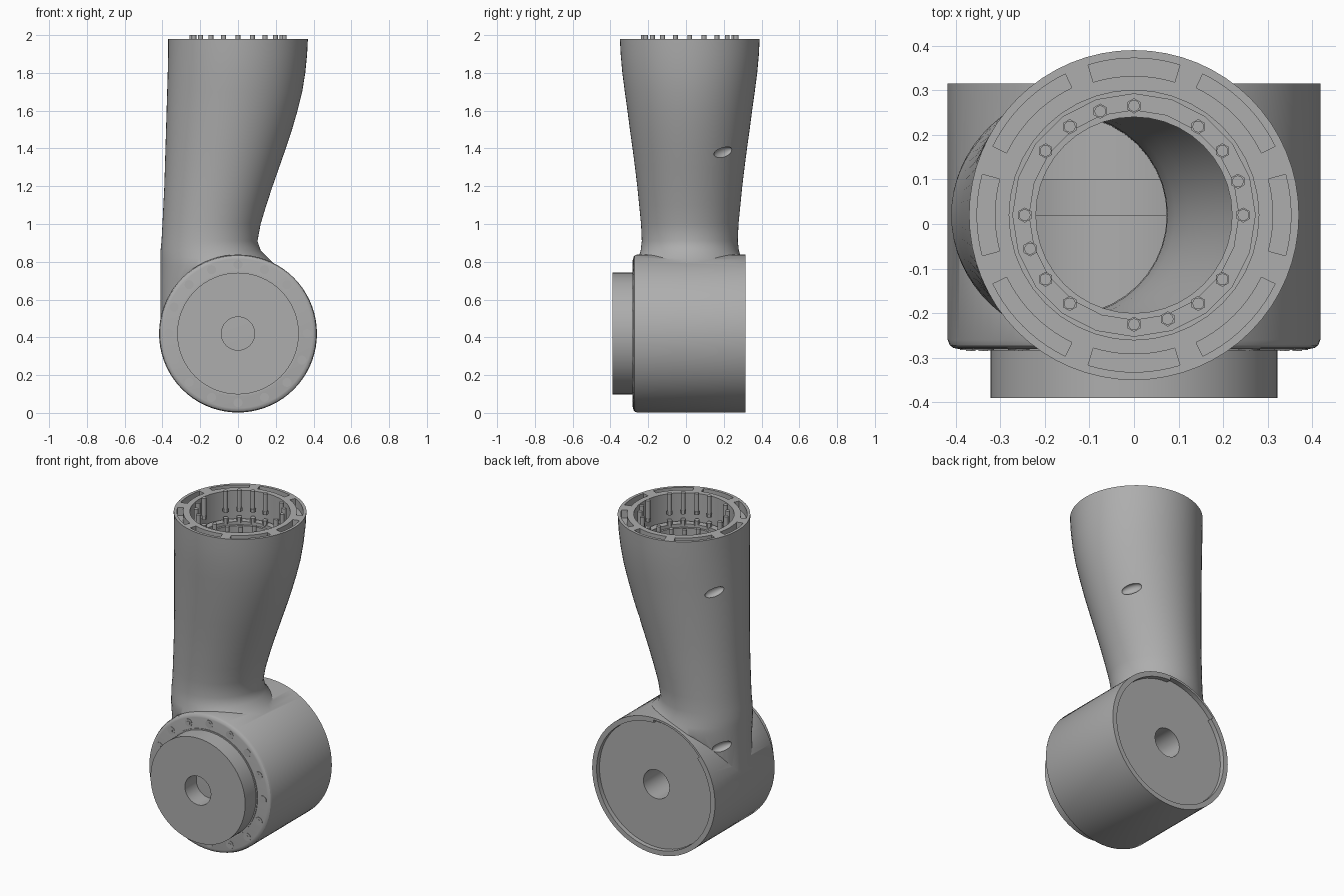
import bpy, bmesh, math
from mathutils import Matrix, Vector

if "Cube" in bpy.data.objects:
    bpy.data.objects.remove(bpy.data.objects["Cube"], do_unlink=True)

grey = bpy.data.materials.new("plain grey")
grey.use_nodes = True
COLOR = (0.42, 0.42, 0.42, 1)
grey.diffuse_color = COLOR
grey.node_tree.nodes["Principled BSDF"].inputs["Base Color"].default_value = COLOR

AXIS_Z = 0.42      # height of the joint axis
TUBE_Y = 0.02      # depth of the arm axis
TO_Y = Matrix.Translation((0, 0, AXIS_Z)) @ Matrix.Rotation(-math.pi / 2, 4, 'X')
TOP = Matrix.Translation((0, TUBE_Y, 0))


def finish(name, bm, matrix=Matrix()):
    bmesh.ops.recalc_face_normals(bm, faces=bm.faces)
    mesh = bpy.data.meshes.new(name)
    bm.to_mesh(mesh)
    bm.free()
    mesh.transform(matrix)
    mesh.materials.append(grey)
    obj = bpy.data.objects.new(name, mesh)
    bpy.context.collection.objects.link(obj)
    return obj


def bridge(bm, rings, closed=False):
    n = len(rings[0])
    pairs = list(zip(rings, rings[1:] + rings[:1])) if closed else list(zip(rings, rings[1:]))
    for a, b in pairs:
        for i in range(n):
            j = (i + 1) % n
            bm.faces.new((a[i], a[j], b[j], b[i]))
    if not closed:
        bm.faces.new(rings[0])
        bm.faces.new(rings[-1])


def loft(name, stations, segs=64, matrix=Matrix(), closed=False):
    """Stack of ellipses (height, centre x, radius x, radius y)."""
    bm = bmesh.new()
    rings = []
    for h, cx, rx, ry in stations:
        rings.append([bm.verts.new((cx + rx * math.cos(t), ry * math.sin(t), h))
                      for t in (2 * math.pi * i / segs for i in range(segs))])
    bridge(bm, rings, closed)
    return finish(name, bm, matrix)


def lathe(name, profile, segs=64, matrix=TO_Y, closed=False):
    return loft(name, [(h, 0, r, r) for h, r in profile], segs, matrix, closed)


def sector(name, r0, r1, a0, a1, h0, h1, matrix, steps=10):
    """Curved slot between two radii and two angles in degrees."""
    bm = bmesh.new()
    angles = [math.radians(a0 + (a1 - a0) * i / steps) for i in range(steps + 1)]
    edge = [(r1, t) for t in angles] + [(r0, t) for t in reversed(angles)]
    bridge(bm, [[bm.verts.new((r * math.cos(t), r * math.sin(t), h)) for r, t in edge]
                for h in (h0, h1)])
    return finish(name, bm, matrix)


def pins(name, spots, radius, h0, h1, matrix, segs):
    bm = bmesh.new()
    for x, y in spots:
        bmesh.ops.create_cone(bm, cap_ends=True, segments=segs, radius1=radius, radius2=radius,
                              depth=h1 - h0, matrix=Matrix.Translation((x, y, (h0 + h1) / 2)))
    return finish(name, bm, matrix)


def boolean(target, tool, operation='DIFFERENCE'):
    mod = target.modifiers.new(operation.lower(), 'BOOLEAN')
    mod.operation, mod.solver, mod.object = operation, 'EXACT', tool
    bpy.context.view_layer.objects.active = target
    bpy.ops.object.modifier_apply(modifier=mod.name)
    bpy.data.objects.remove(tool, do_unlink=True)


def smooth(obj, angle=30):
    bpy.ops.object.select_all(action='DESELECT')
    obj.select_set(True)
    bpy.context.view_layer.objects.active = obj
    bpy.ops.object.shade_smooth_by_angle(angle=math.radians(angle))


# Arm outline: height, left edge, right edge, half depth
outline = [(0.45, -0.41, 0.09, 0.24), (0.70, -0.41, 0.10, 0.25), (0.78, -0.41, 0.20, 0.285),
           (0.82, -0.41, 0.16, 0.272), (0.86, -0.41, 0.12, 0.26), (0.91, -0.405, 0.103, 0.254),
           (1.00, -0.40, 0.12, 0.258), (1.10, -0.395, 0.15, 0.268), (1.20, -0.39, 0.183, 0.278),
           (1.30, -0.387, 0.218, 0.29), (1.40, -0.384, 0.253, 0.303), (1.50, -0.381, 0.286, 0.317),
           (1.60, -0.378, 0.315, 0.33), (1.70, -0.375, 0.34, 0.344), (1.80, -0.372, 0.356, 0.357),
           (1.90, -0.37, 0.366, 0.366), (1.98, -0.37, 0.37, 0.37)]
body = loft("joint_body", [(z, (l + r) / 2, (r - l) / 2, d) for z, l, r, d in outline], 64, TOP)

# Joint housing drum with a softened front edge
drum = lathe("drum", [(-0.28, 0.395), (-0.278, 0.405), (-0.272, 0.413), (-0.26, 0.418),
                      (0.315, 0.418)], 72)
boolean(body, drum, 'UNION')

# Hollow inside of the arm, ending in a flange and an open recess
wall = 0.028
inside = [(z, (l + r) / 2, (r - l) / 2 - wall, d - wall)
          for z, l, r, d in outline if z in (0.70, 0.91) or 0.95 < z < 1.65]
inside += [(1.73, 0, 0.29, 0.29), (1.74, 0, 0.22, 0.22), (1.79, 0, 0.22, 0.22),
           (1.791, 0, 0.28, 0.28), (2.05, 0, 0.28, 0.28)]
boolean(body, loft("arm_bore", inside, 40, TOP))

# Housing bore, open to the back, with a stepped rim on the arm side
boolean(body, lathe("drum_bore", [(-0.25, 0.388), (0.35, 0.388)], 72))
boolean(body, sector("rim_step", 0.37, 0.405, -140, -90, 0.285, 0.35, TO_Y))

# Slots in the top rim: long ones on the diagonals, short ones between
for k in range(4):
    boolean(body, sector("long_slot", 0.318, 0.352, 90 * k + 26, 90 * k + 64, 1.93, 2.05, TOP))
    half = 17 if k % 2 else 15
    boolean(body, sector("short_slot", 0.312, 0.352, 90 * k - half, 90 * k + half, 1.93, 2.05, TOP))

# Oval dimples in the arm: azimuth, height, arm centre x, arm radius
for az, z, cx, r in ((35, 1.38, -0.07, 0.308), (151, 1.65, -0.025, 0.34), (145, 0.70, -0.155, 0.252)):
    a = math.radians(az)
    place = (Matrix.Translation(Vector((cx + r * math.cos(a), TUBE_Y + r * math.sin(a), z)))
             @ Matrix.Rotation(a, 4, 'Z') @ Matrix.Rotation(math.radians(12), 4, 'X')
             @ Matrix.Diagonal((0.024, 0.06, 0.028, 1)))
    bm = bmesh.new()
    bmesh.ops.create_uvsphere(bm, u_segments=24, v_segments=12, radius=1)
    boolean(body, finish("dimple", bm, place))
smooth(body)

# Drive unit with a through hole; its wide end closes the back
drive = lathe("drive_unit", [(-0.39, 0.088), (-0.39, 0.322), (0.02, 0.322), (0.02, 0.305),
                             (0.10, 0.305), (0.10, 0.387), (0.288, 0.387), (0.288, 0.088)],
              64, closed=True)
smooth(drive)

# Thin lip around the drive unit on the front face
lip = lathe("front_lip", [(-0.284, 0.318), (-0.284, 0.33), (-0.27, 0.33), (-0.27, 0.318)], 64, closed=True)
smooth(lip)

# Flange lining ring inside the top recess
ring = lathe("flange_ring", [(1.79, 0.235), (1.79, 0.273), (1.81, 0.273), (1.81, 0.235)],
             20, TOP, closed=True)

# Long screws and lower bolts on the same circle, one gap per quarter
circle = [(0.245 * math.cos(math.radians(18 * k)), 0.245 * math.sin(math.radians(18 * k)))
          for k in range(20) if k % 5 != 4]
pins("flange_screws", circle, 0.013, 1.87, 2.0, TOP, 12)
pins("flange_screw_heads", circle, 0.017, 1.87, 1.89, TOP, 6)
pins("flange_bolts", circle, 0.016, 1.80, 1.835, TOP, 6)

# Socket screws around the front face
front = [(0.366 * math.cos(math.pi * k / 8), 0.366 * math.sin(math.pi * k / 8)) for k in range(16)]
pins("front_screws", front, 0.024, -0.2825, -0.27, TO_Y, 16)
pins("front_screw_sockets", front, 0.012, -0.2845, -0.27, TO_Y, 6)
